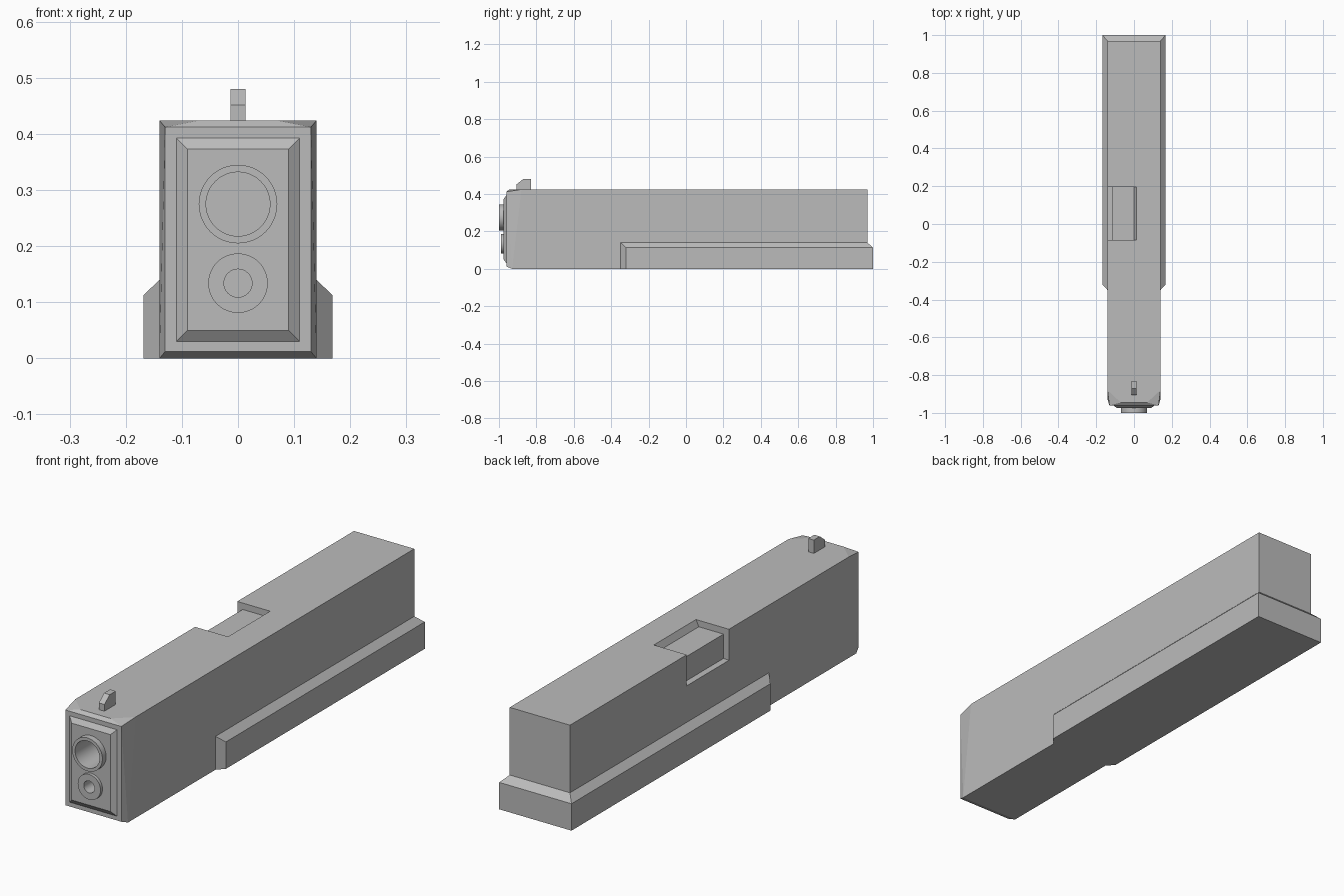
import bpy, bmesh, math

if "Cube" in bpy.data.objects:
    bpy.data.objects.remove(bpy.data.objects["Cube"])

steel = bpy.data.materials.new("grey steel")
steel.diffuse_color = (0.5, 0.5, 0.5, 1)
steel.use_nodes = True
steel.node_tree.nodes["Principled BSDF"].inputs["Base Color"].default_value = steel.diffuse_color


def finish(name, bm):
    bmesh.ops.recalc_face_normals(bm, faces=bm.faces)
    mesh = bpy.data.meshes.new(name)
    bm.to_mesh(mesh)
    bm.free()
    mesh.materials.append(steel)
    ob = bpy.data.objects.new(name, mesh)
    bpy.context.collection.objects.link(ob)
    return ob


def hull(name, points):
    """Convex flat-faced solid around the points."""
    bm = bmesh.new()
    verts = [bm.verts.new(p) for p in points]
    bmesh.ops.convex_hull(bm, input=verts)
    bmesh.ops.dissolve_limit(bm, angle_limit=0.01, verts=bm.verts, edges=bm.edges)
    return finish(name, bm)


def mirrored(points):
    return [(s * x, y, z) for x, y, z in points for s in (-1, 1)]


def prism(name, profile, axis, a, b):
    """Solid with a 2D profile swept from a to b along x (0) or y (1)."""
    pts = []
    for u, v in profile:
        for t in (a, b):
            pts.append((t, u, v) if axis == 0 else (u, t, v))
    return hull(name, pts)


def lathe(name, profile, z, segments=48):
    """Closed turned part: (radius, y) points spun about a y-parallel axis at height z."""
    bm = bmesh.new()
    rings = []
    for r, y in profile:
        rings.append([bm.verts.new((r * math.cos(2 * math.pi * i / segments), y,
                                    z + r * math.sin(2 * math.pi * i / segments)))
                      for i in range(segments)])
    for p, q in zip(rings, rings[1:]):
        for i in range(segments):
            j = (i + 1) % segments
            bm.faces.new((p[i], p[j], q[j], q[i]))
    bm.faces.new(rings[0])
    bm.faces.new(rings[-1])
    return finish(name, bm)


def cut(target, cutter):
    mod = target.modifiers.new("cut", "BOOLEAN")
    mod.operation = "DIFFERENCE"
    mod.solver = "EXACT"
    mod.object = cutter
    bpy.context.view_layer.objects.active = target
    bpy.ops.object.modifier_apply(modifier=mod.name)


# Main body with a faceted nose
body = hull("slide_body", mirrored([
    (.13, -.96, .012), (.13, -.96, .412),
    (.14, -.93, 0), (.14, -.88, .424), (.07, -.945, .424),
    (.14, .97, 0), (.14, .97, .424)]))

# Bevelled plate on the nose
plate = hull("nose_plate", mirrored([
    (.11, -.95, .03), (.11, -.95, .393), (.11, -.96, .03), (.11, -.96, .393),
    (.09, -.975, .05), (.09, -.975, .373)]))

# Wide lower rail with a bevelled rim
hull("lower_rail", mirrored([
    (.14, -.35, 0), (.14, -.35, .14), (.168, -.32, 0), (.168, -.32, .113),
    (.14, .97, .14), (.168, 1, 0), (.168, 1, .113)]))

# Side opening: shallow step over the inner block, deep step beside it
cutters = [
    prism("opening_cutter", [(-.2, .397), (0, .397), (.013, .424), (.013, .5), (-.2, .5)],
          1, -.085, .195),
    prism("opening_side_cutter", [(-.2, .29), (-.115, .295), (-.115, .5), (-.2, .5)],
          1, -.085, .195)]
for c in cutters:
    cut(body, c)

# Two round tubes in the nose, with recessed bores
for name, z, outer, inner, tip in (("upper_tube", .275, .07, .057, -1.0),
                                   ("lower_tube", .134, .053, .025, -.988)):
    hole = lathe("hole_cutter", [(inner + .002, -1.1), (inner + .002, -.78)], z)
    cut(body, hole)
    cut(plate, hole)
    cutters.append(hole)
    tube = lathe(name, [(inner + .002, -.965), (outer, -.965), (outer, tip), (inner, tip),
                        (inner, -.79)], z)
    # Open the hidden rear annulus so the bore stays hollow
    bm = bmesh.new()
    bm.from_mesh(tube.data)
    caps = [f for f in bm.faces if len(f.verts) > 4 and f.calc_center_median().y < -.9]
    bmesh.ops.delete(bm, geom=caps, context="FACES")
    # Outward winding: the tip annulus must face forward
    tip_face = min(bm.faces, key=lambda f: f.calc_center_median().y)
    if tip_face.normal.y > 0:
        bmesh.ops.reverse_faces(bm, faces=bm.faces)
    bm.to_mesh(tube.data)
    bm.free()
    bpy.ops.object.select_all(action="DESELECT")
    tube.select_set(True)
    bpy.context.view_layer.objects.active = tube
    bpy.ops.object.shade_smooth_by_angle(angle=math.radians(30))

# Front sight blade
prism("front_sight", [(-.905, .415), (-.905, .452), (-.87, .48), (-.83, .48), (-.83, .415)],
      0, -.013, .013)

for c in cutters:
    bpy.data.objects.remove(c)
